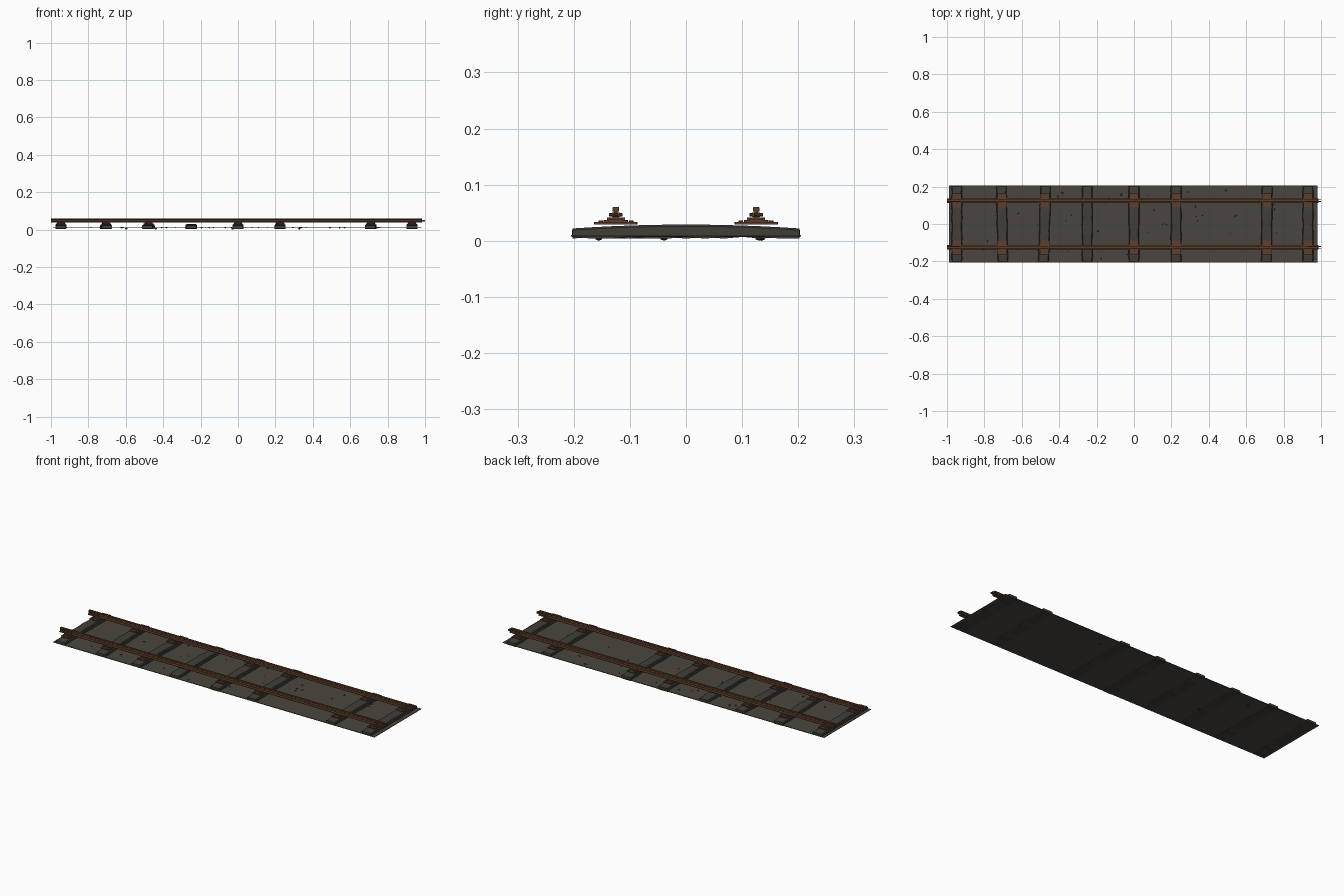
import bpy, bmesh, random
from mathutils import Matrix, Vector

random.seed(4)
old = bpy.data.objects.get("Cube")
if old:
    bpy.data.objects.remove(old)


def material(name, rgb):
    m = bpy.data.materials.new(name)
    m.use_nodes = True
    m.diffuse_color = (*rgb, 1)
    b = m.node_tree.nodes["Principled BSDF"]
    b.inputs["Base Color"].default_value = (*rgb, 1)
    b.inputs["Roughness"].default_value = 0.9
    return m


GROUND = material("dark gravel", (0.068, 0.061, 0.05))
WOOD = material("weathered wood", (0.054, 0.049, 0.04))
RUST = material("rusty rail", (0.105, 0.045, 0.021))
PLATE = material("rusty plate", (0.10, 0.05, 0.029))
STONE = material("dark stone", (0.035, 0.032, 0.027))


def finish(name, bm, mat):
    bmesh.ops.recalc_face_normals(bm, faces=bm.faces)
    mesh = bpy.data.meshes.new(name)
    bm.to_mesh(mesh)
    bm.free()
    mesh.materials.append(mat)
    ob = bpy.data.objects.new(name, mesh)
    bpy.context.collection.objects.link(ob)
    return ob


def add_box(bm, center, size, turn=0):
    m = (Matrix.Translation(center) @ Matrix.Rotation(turn, 4, "Z")
         @ Matrix.Diagonal((*size, 1)))
    return bmesh.ops.create_cube(bm, size=1, matrix=m)["verts"]


def add_peg(bm, center, radius, depth, axis="Z"):
    m = Matrix.Translation(center)
    if axis == "Y":
        m = m @ Matrix.Rotation(1.5708, 4, "X")
    bmesh.ops.create_cone(bm, cap_ends=True, segments=6, radius1=radius,
                          radius2=radius, depth=depth, matrix=m)


# Thin gravel bed
bm = bmesh.new()
add_box(bm, (-0.005, 0, 0.009), (1.97, 0.41, 0.003))
finish("gravel_bed", bm, GROUND)


# Sleepers: arched, slightly worn timbers
def sleeper(x, turn):
    bm = bmesh.new()
    steps = 12
    rings = []
    for i in range(steps + 1):
        y = -0.202 + 0.404 * i / steps
        top = 0.029 - 0.007 * (abs(y) / 0.202) ** 2
        low = 0.007 - random.choice((0, 0, 0, 0.003))
        half = 0.028 + random.uniform(-0.002, 0.002)
        section = ((-half, low), (half, low), (half, top - 0.003),
                   (half - 0.004, top), (0.004 - half, top), (-half, top - 0.003))
        rings.append([bm.verts.new((px, y, pz)) for px, pz in section])
    for a, b in zip(rings, rings[1:]):
        for k in range(6):
            n = (k + 1) % 6
            bm.faces.new((a[k], a[n], b[n], b[k]))
    bm.faces.new(rings[0])
    bm.faces.new(rings[-1])
    ob = finish("sleeper", bm, WOOD)
    ob.location.x = x
    ob.rotation_euler.z = turn
    return ob


SLEEPERS = ((-0.947, 0), (-0.705, 0.02), (-0.478, -0.03), (-0.25, 0),
            (0, 0), (0.225, 0), (0.71, -0.01), (0.93, 0))
for x, turn in SLEEPERS:
    sleeper(x, turn)

# Base plates, clips and spikes under each rail
for x, turn in SLEEPERS:
    if x == -0.25:
        continue
    for side in (-1, 1):
        bm = bmesh.new()
        y = side * 0.125
        add_box(bm, (x, y, 0.0315), (0.05, 0.076, 0.004), turn)
        add_box(bm, (x, y, 0.035), (0.042, 0.042, 0.004), turn)
        for dx in (-0.013, 0.013):
            for dy in (-0.027, 0.027):
                add_peg(bm, (x + dx, y + dy, 0.0345), 0.004, 0.004)
            for dy in (-0.012, 0.012):
                add_box(bm, (x + dx, y + dy, 0.039), (0.010, 0.008, 0.006))
        finish("base_plate", bm, PLATE)

# Rails: extruded head, web and foot profile
HALF = [(0.012, 0.037), (0.012, 0.040), (0.003, 0.043),
        (0.003, 0.051), (0.006, 0.053), (0.006, 0.059), (0.005, 0.060)]
PROFILE = HALF + [(-y, z) for y, z in reversed(HALF)]
for side in (-1, 1):
    bm = bmesh.new()
    face = bm.faces.new([bm.verts.new((-1, side * 0.125 + y, z)) for y, z in PROFILE])
    ext = bmesh.ops.extrude_face_region(bm, geom=[face])["geom"]
    bmesh.ops.translate(bm, vec=Vector((1.985, 0, 0)),
                        verts=[v for v in ext if isinstance(v, bmesh.types.BMVert)])
    if not any(f.normal.x < -0.9 for f in bm.faces):
        bmesh.ops.holes_fill(bm, edges=bm.edges)
    finish("rail", bm, RUST)

    # Joint bars with bolts at the rail ends
    bm = bmesh.new()
    for x in (-0.965, 0.965):
        for dy in (-0.005, 0.005):
            add_box(bm, (x, side * 0.125 + dy, 0.0465), (0.07, 0.004, 0.008))
        for dx in (-0.02, 0.02):
            add_peg(bm, (x + dx, side * 0.125, 0.0465), 0.003, 0.024, "Y")
    finish("joint_bars", bm, RUST)

# Scattered stones on the bed
bm = bmesh.new()
for i in range(45):
    r = random.uniform(0.003, 0.006)
    m = (Matrix.Translation((random.uniform(-0.96, 0.95),
                             random.uniform(-0.19, 0.19), 0.0105))
         @ Matrix.Rotation(random.uniform(0, 3), 4, "Z")
         @ Matrix.Diagonal((r * 1.3, r, r * 0.7, 1)))
    bmesh.ops.create_icosphere(bm, subdivisions=1, radius=1, matrix=m)
# A few stones sunk through to the underside
for i in range(4):
    m = (Matrix.Translation((random.uniform(-0.9, 0.9),
                             random.uniform(-0.18, 0.18), 0.005))
         @ Matrix.Diagonal((0.008, 0.007, 0.005, 1)))
    bmesh.ops.create_icosphere(bm, subdivisions=1, radius=1, matrix=m)
finish("stones", bm, STONE)
